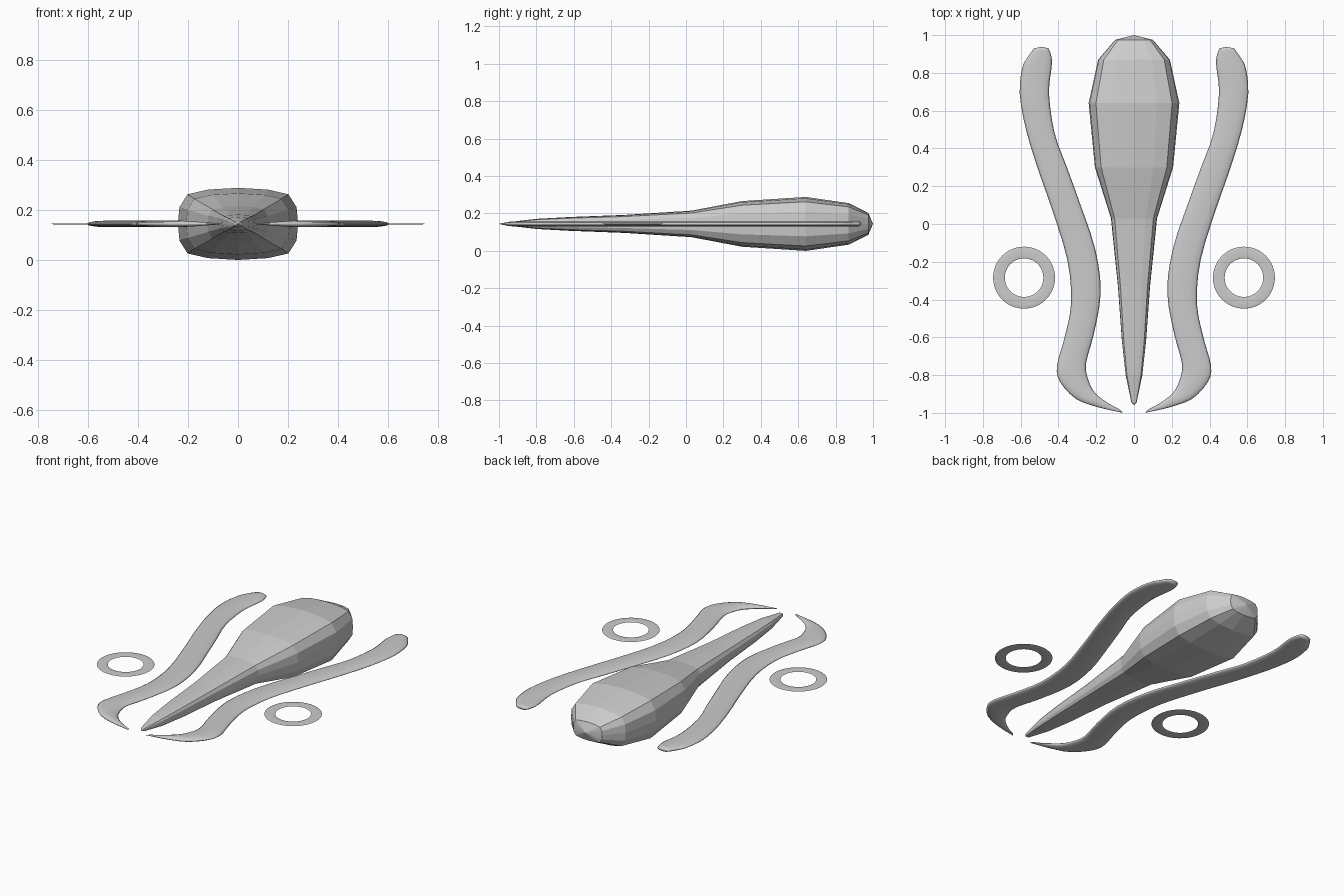
import bpy, bmesh, math
from mathutils import Vector

if "Cube" in bpy.data.objects:
    bpy.data.objects.remove(bpy.data.objects["Cube"])

ZC = 0.144  # shared mid-height


def loft(name, rings, start, end, smooth):
    """Bridge closed rings and fan each end to a point."""
    bm = bmesh.new()
    loops = [[bm.verts.new(p) for p in r] for r in rings]
    n = len(loops[0])
    for a, b in zip(loops, loops[1:]):
        for i in range(n):
            j = (i + 1) % n
            bm.faces.new((a[i], a[j], b[j], b[i]))
    for loop, tip in ((loops[0], start), (loops[-1], end)):
        v = bm.verts.new(tip)
        for i in range(n):
            bm.faces.new((loop[i], v, loop[(i + 1) % n]))
    bmesh.ops.recalc_face_normals(bm, faces=bm.faces)
    for f in bm.faces:
        f.smooth = smooth
    me = bpy.data.meshes.new(name)
    bm.to_mesh(me)
    bm.free()
    ob = bpy.data.objects.new(name, me)
    bpy.context.collection.objects.link(ob)
    return ob


def mirror_x(ob):
    ob.modifiers.new("mirror", 'MIRROR').use_mirror_merge = False


def catmull(points, steps):
    out = []
    for i in range(len(points) - 1):
        p0, p1 = points[max(i - 1, 0)], points[i]
        p2, p3 = points[i + 1], points[min(i + 2, len(points) - 1)]
        for k in range(steps):
            t = k / steps
            out.append(0.5 * (2 * p1 + (p2 - p0) * t
                              + (2 * p0 - 5 * p1 + 4 * p2 - p3) * t * t
                              + (3 * p1 - p0 - 3 * p2 + p3) * t ** 3))
    return out + [points[-1]]


# Body: 16-sided rounded box section, low-poly and flat shaded
quarter = [(1, 0), (0.975, 0.46), (0.84, 0.82), (0.5, 0.95)]
section = (quarter + [(-x, z) for x, z in [(0, 1)] + quarter[:0:-1]]
           + [(-x, -z) for x, z in quarter]
           + [(x, -z) for x, z in [(0, 1)] + quarter[:0:-1]])
# y, half width, half height
stations = [(-0.945, 0.014, 0.010), (-0.80, 0.044, 0.027), (-0.62, 0.064, 0.037),
            (-0.33, 0.085, 0.048), (0.03, 0.122, 0.071), (0.30, 0.207, 0.122),
            (0.64, 0.240, 0.144), (0.87, 0.190, 0.111), (0.975, 0.100, 0.058)]
loft("body", [[(w * x, y, ZC + h * z) for x, z in section] for y, w, h in stations],
     (0, -0.96, ZC), (0, 1.0, ZC), False)

# Tentacles: flat lens section following inner and outer edge points
edges = [(.452, .930, .530, .930), (.437, .885, .565, .880), (.436, .83, .592, .825),
         (.45, .69, .605, .69), (.42, .48, .572, .50), (.355, .30, .505, .28),
         (.29, .12, .435, .08), (.206, -.13, .353, -.19), (.176, -.36, .333, -.42),
         (.212, -.58, .370, -.61), (.254, -.74, .408, -.75), (.240, -.83, .392, -.835),
         (.205, -.895, .307, -.926), (.135, -.95, .19, -.970), (.075, -.981, .09, -.993)]
rings = []
for lx, ly, rx, ry in catmull([Vector(e) for e in edges], 3):
    mid = Vector(((lx + rx) / 2, (ly + ry) / 2, ZC))
    half = Vector(((rx - lx) / 2, (ry - ly) / 2, 0))
    h = min(0.013, half.length * 0.3)
    rings.append([mid + half * math.cos(a) + Vector((0, 0, h * math.sin(a)))
                  for a in (math.tau * k / 12 for k in range(12))])
tentacle = loft("tentacles", rings, (0.49, 0.938, ZC), (0.06, -1.0, ZC), True)
mirror_x(tentacle)

# Rings: flattened suckers on either side
bpy.ops.mesh.primitive_torus_add(major_radius=0.133, minor_radius=0.031,
                                 major_segments=48, minor_segments=12)
sucker = bpy.context.object
sucker.name = "side_rings"
for v in sucker.data.vertices:
    v.co = (v.co.x + 0.582, v.co.y - 0.284, v.co.z * 0.08 + ZC)
bpy.ops.object.shade_smooth_by_angle()
mirror_x(sucker)
